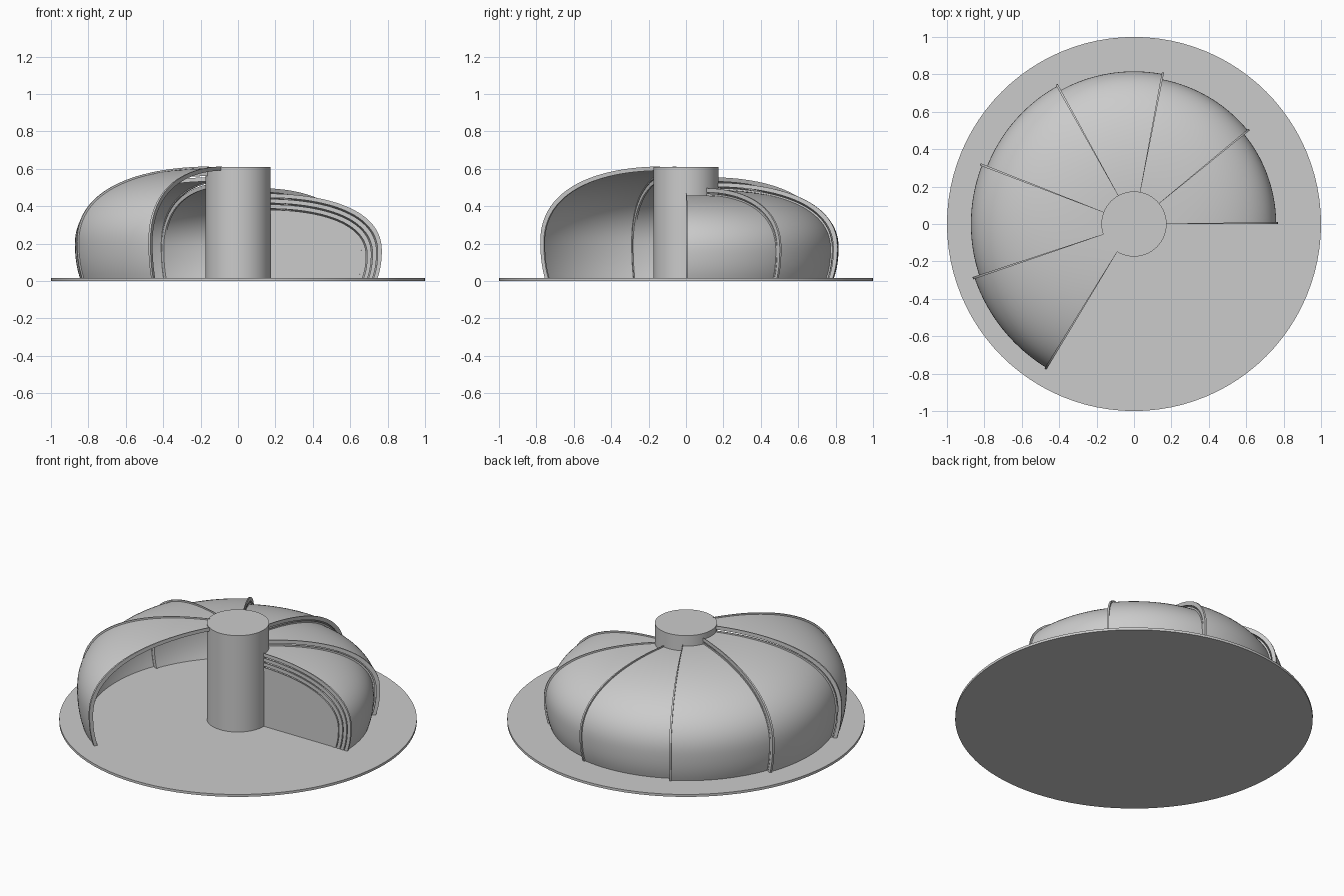
import bpy, bmesh, math
from mathutils import Vector
from mathutils.geometry import interpolate_bezier

if "Cube" in bpy.data.objects:
    bpy.data.objects.remove(bpy.data.objects["Cube"])

BASE = 0.015      # plate thickness
CORE = 0.165      # shells start just inside the column


def bez(pts, n):
    return interpolate_bezier(*[Vector((r, z, 0)) for r, z in pts], n)


# outer shell profile (radius, height) of the largest panel
PROFILE = bez([(CORE, .603), (.55, .60), (.90, .49), (.90, .21)], 28)
PROFILE += bez([(.90, .21), (.90, .13), (.89, .07), (.872, BASE)], 9)[1:]


def profile(radius, height, offset):
    """Profile scaled to a panel size, then grown by an offset along both axes."""
    sr = (radius + offset - CORE) / (.90 - CORE)
    sz = (height + offset - BASE) / (.603 - BASE)
    return [(CORE + (p.x - CORE) * sr, BASE + (p.y - BASE) * sz) for p in PROFILE]


def finish(name, bm):
    bmesh.ops.recalc_face_normals(bm, faces=bm.faces)
    me = bpy.data.meshes.new(name)
    bm.to_mesh(me)
    bm.free()
    ob = bpy.data.objects.new(name, me)
    bpy.context.collection.objects.link(ob)
    bpy.ops.object.select_all(action='DESELECT')
    ob.select_set(True)
    bpy.context.view_layer.objects.active = ob
    bpy.ops.object.shade_smooth_by_angle(angle=math.radians(35))
    return ob


def sweep(bm, outer, inner, a0, a1, steps):
    """Closed strip between two profiles, swept from angle a0 to a1 (degrees)."""
    loop = outer + inner[::-1]
    n, m = len(loop), len(outer)
    rings = []
    for i in range(steps + 1):
        a = math.radians(a0 + (a1 - a0) * i / steps)
        rings.append([bm.verts.new((r * math.cos(a), r * math.sin(a), z)) for r, z in loop])
    for p, q in zip(rings, rings[1:]):
        for j in range(n):
            k = (j + 1) % n
            bm.faces.new((p[j], p[k], q[k], q[j]))
    for ring in (rings[0], rings[-1]):
        for j in range(m - 1):
            bm.faces.new((ring[j], ring[j + 1], ring[n - 2 - j], ring[n - 1 - j]))


def dome_panel(name, radius, height, a0, a1):
    bm = bmesh.new()
    # curved skin
    sweep(bm, profile(radius, height, 0), profile(radius, height, -.007), a0, a1, 20)
    # raised rib along each end
    for s, e in ((a0, a0 + .8), (a1 - .8, a1)):
        sweep(bm, profile(radius, height, .009), profile(radius, height, -.013), s, e, 1)
    return finish(name, bm)


def cylinder(name, radius, z0, z1):
    bm = bmesh.new()
    bmesh.ops.create_cone(bm, cap_ends=True, segments=96, radius1=radius, radius2=radius, depth=z1 - z0)
    bmesh.ops.translate(bm, verts=bm.verts, vec=(0, 0, (z0 + z1) / 2))
    return finish(name, bm)


cylinder("base_plate", 1.0, 0, BASE)
cylinder("central_column", .174, BASE, .61)

# nine telescoping panels: three stay folded inside the first open one
for i in range(-3, 6):
    k = max(i, 0)
    start = 39.8 * k - (.8 if k else 0)
    label = "dome_panel" if i >= 0 else "folded_panel"
    dome_panel(f"{label}_{i + 4}", .76 + .028 * i, .458 + .029 * i, start, 39.8 * k + 40)

# flat end wall closing the smallest folded panel
bm = bmesh.new()
pts = profile(.676, .371, -.004) + [(CORE, BASE)]
face = bm.faces.new([bm.verts.new((r, .003, z)) for r, z in pts])
ext = bmesh.ops.extrude_face_region(bm, geom=[face])
bmesh.ops.translate(bm, vec=(0, .009, 0),
                    verts=[v for v in ext["geom"] if isinstance(v, bmesh.types.BMVert)])
finish("end_wall", bm)
